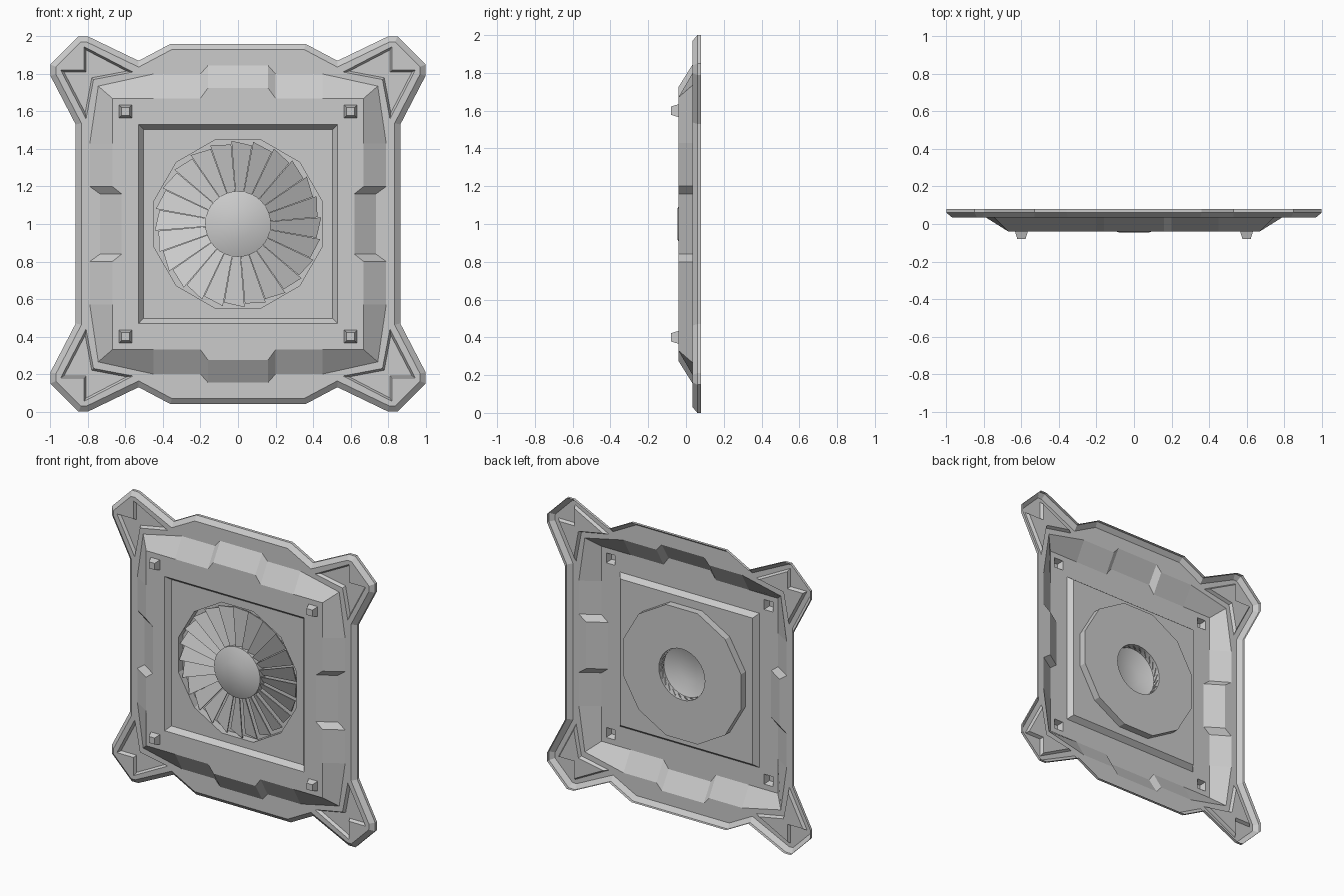
import bpy, bmesh, math
from mathutils import Vector

cube = bpy.data.objects.get("Cube")
if cube:
    bpy.data.objects.remove(cube)

GREY = (0.6, 0.6, 0.6, 1)
grey = bpy.data.materials.new("plain_grey")
grey.use_nodes = True
grey.diffuse_color = GREY
grey.node_tree.nodes["Principled BSDF"].inputs["Base Color"].default_value = GREY


# 2D helpers: outlines are lists of (x, height from centre)
def four_way(quadrant):
    """Mirror a top-right quadrant, listed clockwise, into a full outline."""
    right = quadrant + [(x, -v) for x, v in reversed(quadrant)]
    return right + [(-x, v) for x, v in reversed(right)]


def mirrored_copies(points):
    return [[(x * sx, v * sz) for x, v in points] for sx in (1, -1) for sz in (1, -1)]


def ngon(radius, sides, phase=0.0):
    step = math.tau / sides
    return [(radius * math.cos(i * step + phase), radius * math.sin(i * step + phase))
            for i in range(sides)]


def square(half, cx=0.0, cz=0.0):
    return [(cx + a * half, cz + b * half) for a, b in ((-1, 1), (1, 1), (1, -1), (-1, -1))]


def inset(points, distance):
    """Mitred offset towards the inside of an outline."""
    p = [Vector(q) for q in points]
    area = sum(p[i - 1].x * p[i].y - p[i].x * p[i - 1].y for i in range(len(p)))
    side = 1 if area > 0 else -1
    result = []
    for i, q in enumerate(p):
        a = (q - p[i - 1]).normalized()
        b = (p[(i + 1) % len(p)] - q).normalized()
        na, nb = Vector((-a.y, a.x)) * side, Vector((-b.y, b.x)) * side
        result.append(tuple(q + (na + nb) * distance / (1 + na.dot(nb))))
    return result


# Mesh helpers
def ring(bm, points, y):
    return [bm.verts.new((x, y, v + 1)) for x, v in points]


def loft(bm, a, b):
    for i in range(len(a)):
        bm.faces.new((a[i - 1], a[i], b[i], b[i - 1]))


def fill(bm, *rings):
    edges = []
    for r in rings:
        for i in range(len(r)):
            edges.append(bm.edges.get((r[i - 1], r[i])) or bm.edges.new((r[i - 1], r[i])))
    bmesh.ops.triangle_fill(bm, edges=edges, use_beauty=True, normal=(0, -1, 0))


def finish(bm, name, closed=False, smooth=False):
    bmesh.ops.recalc_face_normals(bm, faces=bm.faces)
    if not closed and sum(f.normal.y * f.calc_area() for f in bm.faces) > 0:
        bmesh.ops.reverse_faces(bm, faces=bm.faces)
    mesh = bpy.data.meshes.new(name)
    bm.to_mesh(mesh)
    bm.free()
    mesh.materials.append(grey)
    obj = bpy.data.objects.new(name, mesh)
    bpy.context.collection.objects.link(obj)
    if smooth:
        bpy.ops.object.select_all(action="DESELECT")
        obj.select_set(True)
        bpy.context.view_layer.objects.active = obj
        bpy.ops.object.shade_smooth_by_angle(angle=math.radians(25))
    return obj


# Depths, from the back rim to the hub cap
BACK, RIM, PLATE, FRONT = 0.08, 0.06, 0.035, -0.04
TRAY, WELL = -0.005, 0.045

outline = four_way([(0.36, 0.96), (0.53, 0.87), (0.8, 1.0), (0.85, 1.0),
                    (1.0, 0.85), (1.0, 0.79), (0.865, 0.53)])
housing_base = four_way([(0.16, 0.845), (0.2, 0.8), (0.45, 0.8), (0.745, 0.735),
                         (0.79, 0.43), (0.79, 0.2), (0.735, 0.16)])
housing_top = four_way([(0.16, 0.725), (0.2, 0.67), (0.45, 0.67), (0.67, 0.67),
                        (0.67, 0.43), (0.67, 0.2), (0.62, 0.16)])
corner_recess = [(0.56, 0.81), (0.82, 0.945), (0.82, 0.82),
                 (0.945, 0.82), (0.81, 0.56), (0.77, 0.77)]

# Base plate with bevelled rim and arrow-shaped corner recesses
bm = bmesh.new()
back, rim = ring(bm, outline, BACK), ring(bm, outline, RIM)
front = ring(bm, inset(outline, 0.03), PLATE)
loft(bm, back, rim)
loft(bm, rim, front)
recesses = []
for points in mirrored_copies(corner_recess):
    lip, floor = ring(bm, points, PLATE), ring(bm, inset(points, 0.011), PLATE + 0.02)
    loft(bm, lip, floor)
    fill(bm, floor)
    recesses.append(lip)
fill(bm, front, ring(bm, housing_base, PLATE), *recesses)
finish(bm, "base_plate")

# Raised housing with hollow pegs and a sunken square tray
bm = bmesh.new()
top = ring(bm, housing_top, FRONT)
loft(bm, ring(bm, housing_base, PLATE), top)
holes = []
for x in (-0.6, 0.6):
    for z in (-0.6, 0.6):
        peg, tip = ring(bm, square(0.034, x, z), FRONT), ring(bm, square(0.022, x, z), -0.08)
        loft(bm, peg, tip)
        fill(bm, tip)
        holes.append(peg)
tray_lip, tray = ring(bm, square(0.53), FRONT), ring(bm, square(0.503), TRAY)
loft(bm, tray_lip, tray)
fill(bm, top, tray_lip, *holes)
well_outline = ngon(0.465, 12, math.radians(15))
fill(bm, tray, ring(bm, well_outline, TRAY))
finish(bm, "raised_housing")

# Twelve-sided fan well
bm = bmesh.new()
well = ring(bm, well_outline, WELL)
loft(bm, ring(bm, well_outline, TRAY), well)
fill(bm, well, ring(bm, ngon(0.175, 32), WELL))
finish(bm, "fan_well")

# Hollow hub with a conical cap
bm = bmesh.new()
levels = [ring(bm, ngon(r, 32), y) for r, y in ((0.175, WELL), (0.175, -0.01), (0.08, -0.045))]
for a, b in zip(levels, levels[1:]):
    loft(bm, a, b)
bm.faces.new(levels[-1])
finish(bm, "fan_hub", smooth=True)

# Pitched fan blades
BLADES = 24
bm = bmesh.new()
for i in range(BLADES):
    lead = math.tau * (i + 0.3) / BLADES
    trail = lead - math.tau / BLADES * 0.97
    corners = [(0.17, lead, -0.005), (0.445, lead, -0.005),
               (0.425, trail, 0.025), (0.17, trail, 0.025)]
    sides = [[bm.verts.new((r * math.cos(a), y + t, 1 + r * math.sin(a)))
              for r, a, y in corners] for t in (0, 0.008)]
    loft(bm, *sides)
    for s in sides:
        bm.faces.new(s)
finish(bm, "fan_blades", closed=True)
